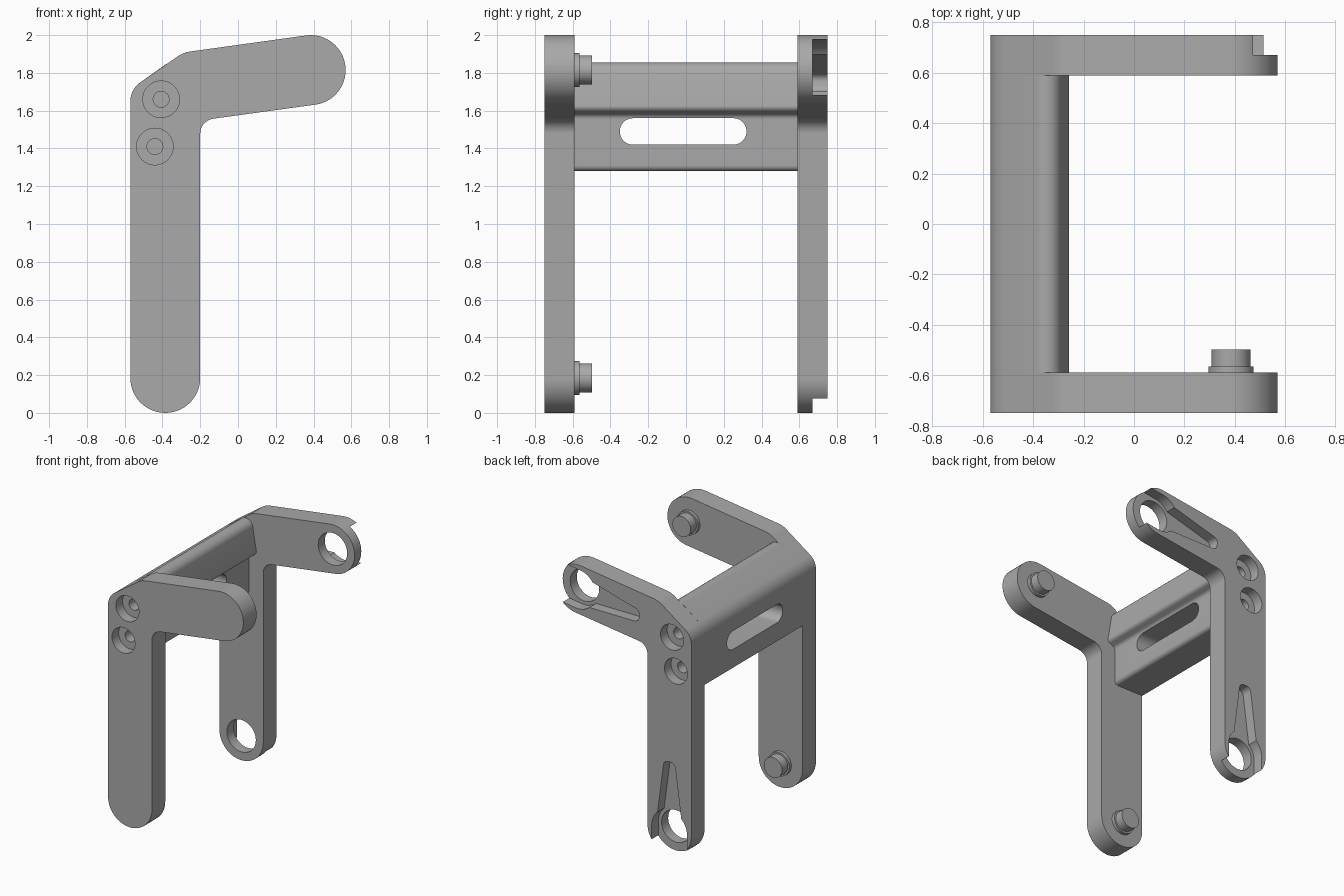
import bpy
import bmesh
from math import sin, cos, pi, radians, tan
from mathutils import Vector

if "Cube" in bpy.data.objects:
    bpy.data.objects.remove(bpy.data.objects["Cube"], do_unlink=True)

grey = bpy.data.materials.new("plain grey")
grey.use_nodes = True
grey.diffuse_color = (0.4, 0.4, 0.4, 1)
grey.node_tree.nodes["Principled BSDF"].inputs["Base Color"].default_value = (0.4, 0.4, 0.4, 1)


def rounded(corners, steps=14):
    """Round the corners (x, z, radius) of a polygon."""
    out = []
    for i, (x, z, r) in enumerate(corners):
        p = Vector((x, z))
        if r == 0:
            out.append(p)
            continue
        a = (Vector(corners[i - 1][:2]) - p).normalized()
        b = (Vector(corners[(i + 1) % len(corners)][:2]) - p).normalized()
        half = a.angle(b) / 2
        centre = p + (a + b).normalized() * (r / sin(half))
        start = p + a * (r / tan(half)) - centre
        end = p + b * (r / tan(half)) - centre
        sweep = start.angle(end)
        for k in range(steps + 1):
            t = k / steps
            out.append(centre + (start * sin((1 - t) * sweep) + end * sin(t * sweep)) / sin(sweep))
    return out


def circle(c, r, n=48):
    return [Vector((c[0] + r * cos(2 * pi * k / n), c[1] + r * sin(2 * pi * k / n))) for k in range(n)]


def prism(name, pts, lo, hi, along_x=False):
    """Extrude a profile along y (or along x)."""
    bm = bmesh.new()

    def place(p, d):
        return (d, p[0], p[1]) if along_x else (p[0], d, p[1])
    rings = [[bm.verts.new(place(p, d)) for p in pts] for d in (lo, hi)]
    bmesh.ops.remove_doubles(bm, verts=bm.verts, dist=0.0001)
    rings = [[v for v in ring if v.is_valid] for ring in rings]
    bm.faces.new(rings[0])
    bm.faces.new(rings[1])
    n = len(rings[0])
    for i in range(n):
        j = (i + 1) % n
        bm.faces.new((rings[0][i], rings[0][j], rings[1][j], rings[1][i]))
    bmesh.ops.recalc_face_normals(bm, faces=bm.faces)
    mesh = bpy.data.meshes.new(name)
    bm.to_mesh(mesh)
    bm.free()
    mesh.materials.append(grey)
    obj = bpy.data.objects.new(name, mesh)
    bpy.context.collection.objects.link(obj)
    return obj


def activate(obj):
    bpy.ops.object.select_all(action='DESELECT')
    obj.select_set(True)
    bpy.context.view_layer.objects.active = obj


def cut(obj, pts, lo, hi, along_x=False):
    cutter = prism("cutter", pts, lo, hi, along_x)
    cutter.hide_render = True
    mod = obj.modifiers.new("cut", 'BOOLEAN')
    mod.operation = 'DIFFERENCE'
    mod.solver = 'EXACT'
    mod.object = cutter
    activate(obj)
    bpy.ops.object.modifier_apply(modifier=mod.name)
    bpy.data.objects.remove(cutter, do_unlink=True)


# Shared layout: the arm leans slightly upward, the leg is vertical
R = 0.185
INNER, OUTER = 0.59, 0.75
arm_dir = Vector((0.99, 0.137)).normalized()
arm_up = Vector((-arm_dir.y, arm_dir.x))
arm_end = Vector((0.385, 1.815))
leg_end = Vector((-0.385, R))
ends = [(arm_end, arm_dir), (leg_end, Vector((0, -1)))]
screws = [(-0.407, 1.66), (-0.44, 1.41)]

tip_low = arm_end + R * arm_dir - R * arm_up
tip_high = arm_end + R * arm_dir + R * arm_up
outline = rounded([
    (-0.57, 0, R * 0.999), (-0.2, 0, R * 0.999),
    (-0.2, 1.548, 0.08),
    (*tip_low, R * 0.999), (*tip_high, R * 0.999),
    (-0.29, 1.908, 0.15), (-0.57, 1.712, 0.12)])

# Side plates
front_plate = prism("front_plate", outline, -OUTER, -INNER)
back_plate = prism("back_plate", outline, INNER, OUTER)

# Angled bridge between the plates
bridge = prism("bridge", rounded([
    (-0.57, 1.28, 0), (-0.32, 1.28, 0.03), (-0.32, 1.575, 0.03),
    (-0.255, 1.605, 0.03), (-0.305, 1.9, 0.06), (-0.57, 1.712, 0.12)]), -INNER, INNER)
cut(bridge, rounded([(-0.35, 1.42, 0.069), (0.32, 1.42, 0.069),
                     (0.32, 1.56, 0.069), (-0.35, 1.56, 0.069)]), -0.8, 0, along_x=True)

# Counterbored screw holes
for side, plate in ((-1, front_plate), (1, back_plate)):
    for c in screws:
        cut(plate, circle(c, 0.042, 32), *sorted((side * 0.5, side * 0.9)))
        cut(plate, circle(c, 0.097), *sorted((side * 0.67, side * 0.9)))
        cut(bridge, circle(c, 0.042, 32), *sorted((side * 0.42, side * 0.7)))

# Sockets in the back plate: round hole in a flared, open-ended recess
W = 0.149
half = [(W * cos(radians(a)), W * sin(radians(a))) for a in range(222, 271, 6)] + [(0.3, -W)]
wedge = rounded([(-0.52, 0.045, 0.04), (-0.52, -0.045, 0.04)]
                + [(a, p, 0) for a, p in half] + [(a, -p, 0) for a, p in reversed(half)])
for centre, axis in ends:
    across = Vector((-axis.y, axis.x))
    cut(back_plate, [centre + axis * p.x + across * p.y for p in wedge], 0.67, 0.9)
    cut(back_plate, circle(centre, 0.122), 0.5, 0.8)

# Stepped pins on the front plate
parts = [front_plate, back_plate, bridge]
for label, (centre, axis) in zip(("arm", "leg"), ends):
    parts.append(prism(label + "_pin_collar", circle(centre, 0.09), -INNER - 0.01, -0.565))
    parts.append(prism(label + "_pin", circle(centre, 0.077), -0.575, -0.497))

for obj in parts:
    activate(obj)
    bpy.ops.object.shade_smooth_by_angle(angle=radians(30))
